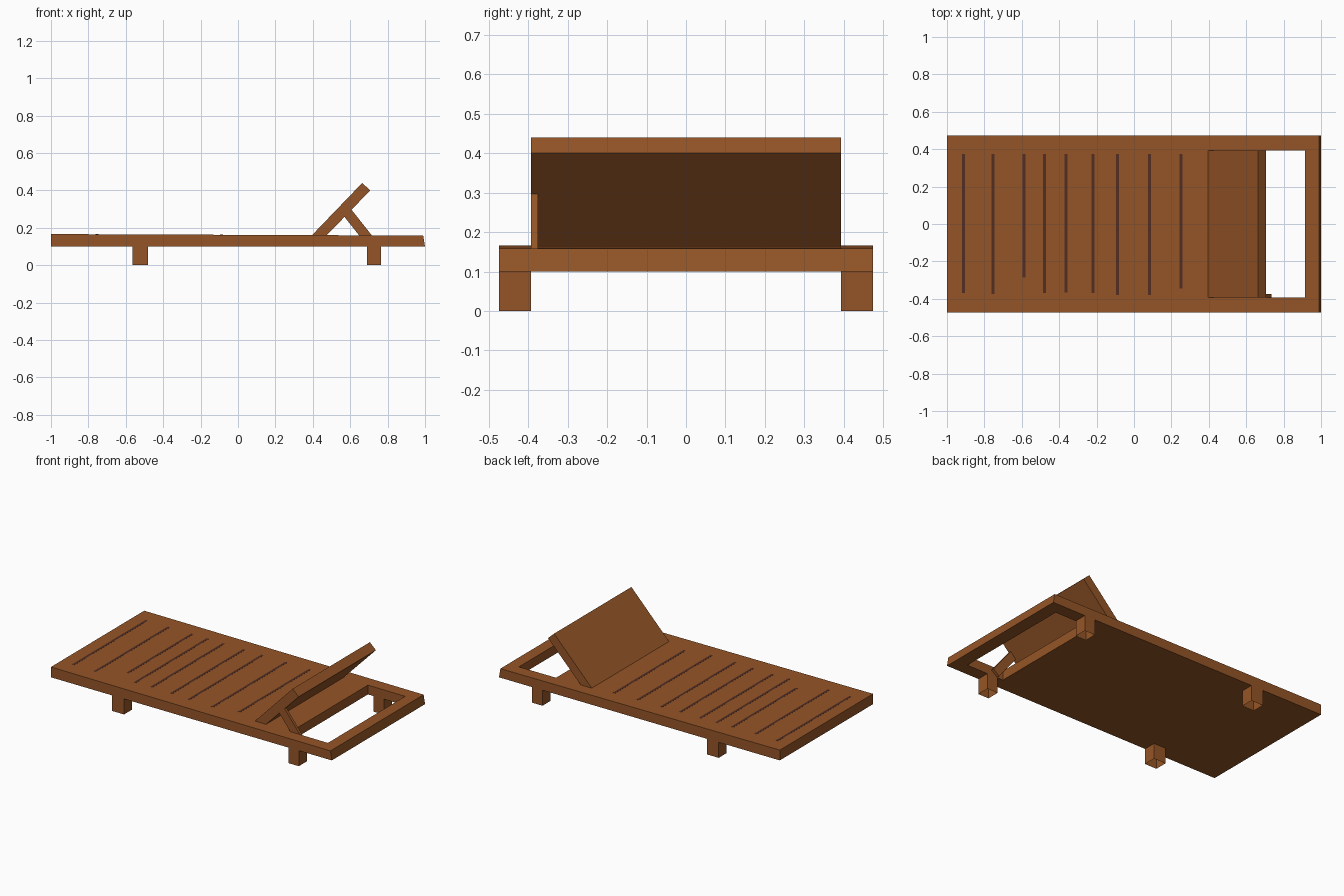
import bpy, bmesh

if "Cube" in bpy.data.objects:
    bpy.data.objects.remove(bpy.data.objects["Cube"])


def material(name, colour):
    mat = bpy.data.materials.new(name)
    mat.diffuse_color = (*colour, 1)
    mat.use_nodes = True
    mat.node_tree.nodes["Principled BSDF"].inputs["Base Color"].default_value = mat.diffuse_color
    return mat


wood = material("warm brown wood", (0.30, 0.091, 0.02))
dark = material("dark brown gap", (0.085, 0.027, 0.016))


def finish(name, bm, mat=wood):
    bmesh.ops.recalc_face_normals(bm, faces=bm.faces)
    mesh = bpy.data.meshes.new(name)
    bm.to_mesh(mesh)
    bm.free()
    mesh.materials.append(mat)
    obj = bpy.data.objects.new(name, mesh)
    bpy.context.collection.objects.link(obj)
    return obj


def extrude_profile(name, points, y0, y1, mat=wood):
    """Extrude an (x, z) outline from y0 to y1."""
    bm = bmesh.new()
    face = bm.faces.new([bm.verts.new((x, y0, z)) for x, z in points])
    geo = bmesh.ops.extrude_face_region(bm, geom=[face], use_keep_orig=True)["geom"]
    for v in geo:
        if isinstance(v, bmesh.types.BMVert):
            v.co.y = y1
    return finish(name, bm, mat)


def deck_top(x):
    return 0.1625 - 0.004 * x                 # falls slightly to the head end


# Lounger deck: solid slab with a rectangular opening behind the backrest
xs = [-1.0, 0.65, 0.915, 1.0]
ys = [-0.474, -0.393, 0.393, 0.474]
bm = bmesh.new()
grid = [[bm.verts.new((x, y, 0.10)) for y in ys] for x in xs]
cells = [bm.faces.new((grid[i][j], grid[i + 1][j], grid[i + 1][j + 1], grid[i][j + 1]))
         for i in range(3) for j in range(3) if (i, j) != (1, 1)]
geo = bmesh.ops.extrude_face_region(bm, geom=cells, use_keep_orig=True)["geom"]
for v in geo:
    if isinstance(v, bmesh.types.BMVert):
        v.co.z = deck_top(v.co.x)
        if v.co.x > 0.99:
            v.co.x = 0.99                     # slanted head end
finish("deck_frame", bm)

# Dark plank gaps, thin strips flush with the deck: x position and front end
gaps = [(-0.912, -0.37), (-0.755, -0.375), (-0.588, -0.285), (-0.478, -0.37), (-0.363, -0.365),
        (-0.219, -0.37), (-0.088, -0.38), (0.082, -0.38), (0.25, -0.345)]
for i, (x, y_front) in enumerate(gaps):
    x0, x1 = x - 0.008, x + 0.008
    extrude_profile(f"plank_gap_{i + 1}",
                    [(x0, deck_top(x0) - 0.002), (x1, deck_top(x1) - 0.002),
                     (x1, deck_top(x1) + 0.0005), (x0, deck_top(x0) + 0.0005)],
                    y_front, 0.375, dark)

# Tilted backrest panel
extrude_profile("backrest", [(0.393, 0.158), (0.664, 0.44), (0.707, 0.40), (0.472, 0.158)],
                -0.393, 0.393)

# Single prop strut on the front side
extrude_profile("backrest_strut", [(0.565, 0.264), (0.606, 0.298), (0.735, 0.135), (0.693, 0.102)],
                -0.393, -0.375)

# Four short legs, hollow and open at the bottom
for end, x0, x1 in (("foot", -0.565, -0.48), ("head", 0.69, 0.765)):
    for side, y0, y1 in (("front", -0.474, -0.393), ("back", 0.393, 0.474)):
        bm = bmesh.new()
        bmesh.ops.create_cube(bm, size=1)
        for v in bm.verts:
            v.co = (x1 if v.co.x > 0 else x0, y1 if v.co.y > 0 else y0, 0.1 if v.co.z > 0 else 0)
        bm.normal_update()
        bottom = [f for f in bm.faces if f.normal.z < -0.9]
        bmesh.ops.delete(bm, geom=bottom, context='FACES_ONLY')
        finish(f"{end}_{side}_leg", bm)
